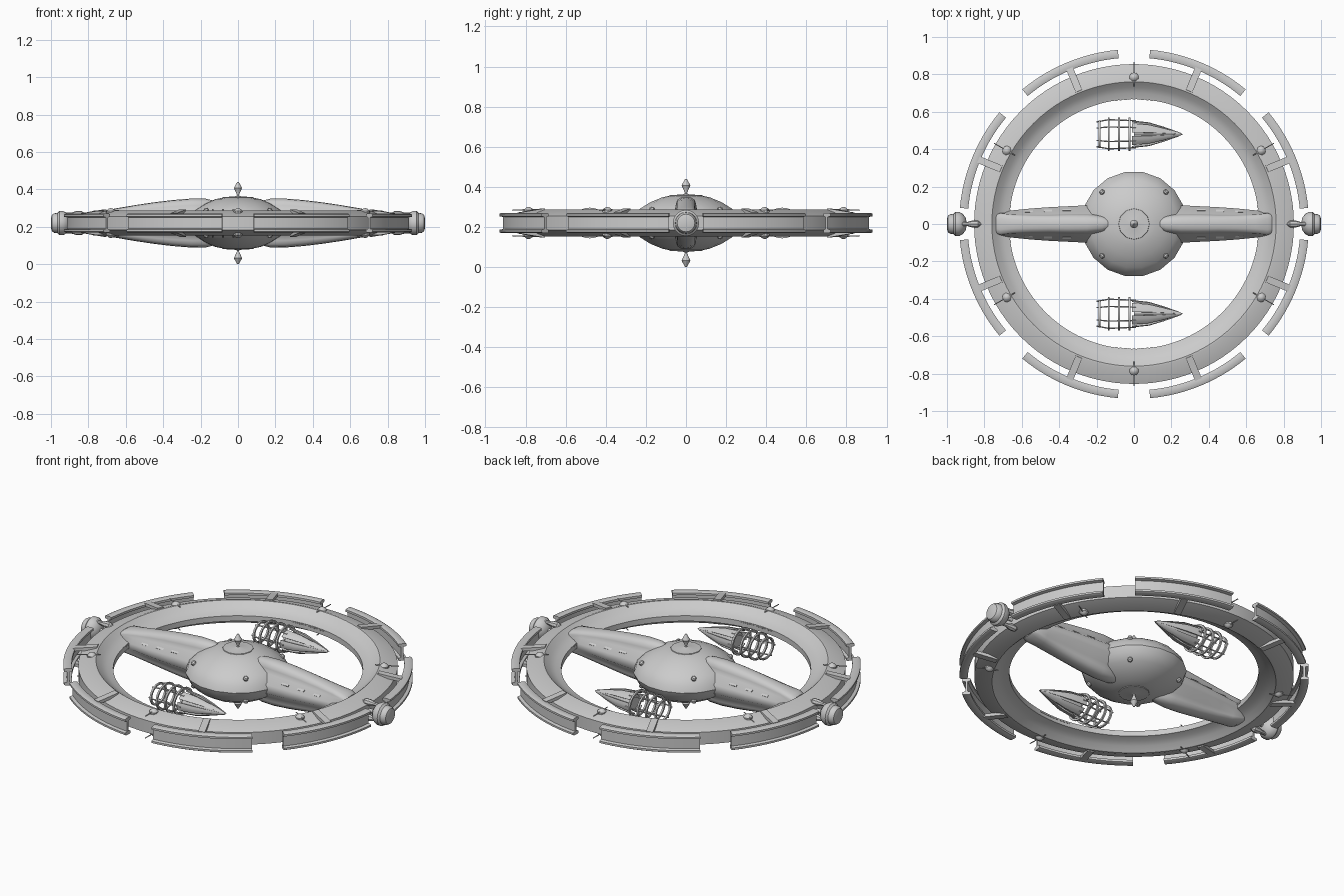
import bpy, bmesh, math
from math import cos, sin, pi, radians
from mathutils import Matrix, Vector

cube = bpy.data.objects.get("Cube")
if cube:
    bpy.data.objects.remove(cube, do_unlink=True)

MID = 0.22  # height of the symmetry plane
T, R, S = Matrix.Translation, Matrix.Rotation, Matrix.Diagonal
CENTRE = T((0, 0, MID))

grey = bpy.data.materials.new("hull grey")
grey.use_nodes = True
COLOUR = (0.6, 0.6, 0.6, 1)
grey.diffuse_color = COLOUR
grey.node_tree.nodes["Principled BSDF"].inputs["Base Color"].default_value = COLOUR


def finish(name, bm, matrix, angle=35):
    """Turn a bmesh into a shaded object."""
    bm.transform(matrix)
    bmesh.ops.remove_doubles(bm, verts=bm.verts, dist=1e-5)
    bmesh.ops.recalc_face_normals(bm, faces=bm.faces)
    mesh = bpy.data.meshes.new(name)
    bm.to_mesh(mesh)
    bm.free()
    mesh.materials.append(grey)
    mesh.shade_smooth()
    mesh.set_sharp_from_angle(angle=radians(angle))
    ob = bpy.data.objects.new(name, mesh)
    bpy.context.scene.collection.objects.link(ob)
    return ob


def loft(name, sections, matrix, loop=False, closed=True, caps=True, angle=35):
    """Skin a row of cross-sections."""
    bm = bmesh.new()
    rows = [[bm.verts.new(p) for p in sec] for sec in sections]
    n = len(rows[0])
    for i in range(len(rows) if loop else len(rows) - 1):
        a, b = rows[i], rows[(i + 1) % len(rows)]
        for j in range(n if closed else n - 1):
            k = (j + 1) % n
            bm.faces.new((a[j], a[k], b[k], b[j]))
    if caps and not loop:
        bm.faces.new(rows[0])
        bm.faces.new(rows[-1])
    return finish(name, bm, matrix, angle)


def lathe(name, profile, matrix=CENTRE, segs=24, start=0, end=360, closed=False, angle=35):
    """Turn a (radius, height) profile about z."""
    full = end - start == 360
    secs = []
    for i in range(segs if full else segs + 1):
        a = radians(start + (end - start) * i / segs)
        secs.append([(max(r, 2e-6) * cos(a), max(r, 2e-6) * sin(a), h) for r, h in profile])
    return loft(name, secs, matrix, full, closed, not full, angle)


def rod(name, p, q, radius, segs=6):
    """Straight bar between two points."""
    p, q = Vector(p), Vector(q)
    bm = bmesh.new()
    bmesh.ops.create_cone(bm, cap_ends=True, segments=segs, radius1=radius,
                          radius2=radius, depth=(q - p).length)
    turn = (q - p).to_track_quat('Z', 'Y').to_matrix().to_4x4()
    return finish(name, bm, T((p + q) / 2) @ turn)


def box(name, size, matrix):
    bm = bmesh.new()
    bmesh.ops.create_cube(bm, size=1)
    return finish(name, bm, matrix @ S((*size, 1)))


def mirrored(half):
    """Complete a top half profile with its underside."""
    return half + [(r, -h) for r, h in reversed(half) if h > 0]


# Habitat ring: steep concave inner slope, gentler outer slope
ring = [(0.668, 0.016), (0.7, 0.025), (0.73, 0.041), (0.752, 0.061), (0.76, 0.067),
        (0.77, 0.067), (0.855, 0.036)]
lathe("habitat_ring", mirrored(ring), segs=96, closed=True)

# Window strips on the inner lip
for a in range(0, 360, 90):
    for k in range(-4, 5):
        strip = [(0.665, 0.01), (0.672, 0.01), (0.672, 0.004), (0.665, 0.004)]
        lathe("ring_window", strip, segs=2, start=a + k * 2 - 0.7, end=a + k * 2 + 0.7, closed=True)

# Outer I-beam panels with their struts
beam = [(0.905, 0.03), (0.89, 0.034), (0.89, 0.047), (0.896, 0.05), (0.926, 0.05),
        (0.935, 0.045), (0.935, 0.034), (0.917, 0.03)]
for k in range(8):
    a = 22.5 + 45 * k
    lathe("outer_panel", mirrored(beam), segs=14, start=a - 17.2, end=a + 17.2, closed=True)
    for s in (1, -1):
        place = CENTRE @ R(radians(a), 4, 'Z') @ T((0.834, 0, 0.054 * s)) @ R(radians(9 * s), 4, 'Y')
        box("panel_strut", (0.132, 0.038, 0.018), place)

# Ring lamps with radial aerials, above and below
lamp = [(0.025, -0.015), (0.025, 0.004), (0.018, 0.012), (0.01, 0.018), (0, 0.02)]
for k in range(6):
    a = 30 + 60 * k
    for s in (1, -1):
        spot = CENTRE @ R(radians(a), 4, 'Z') @ T((0.785, 0, 0.06 * s)) @ S((1, 1, s, 1))
        lathe("ring_lamp", lamp, spot, segs=10)
        rod("lamp_aerial", spot @ Vector((-0.05, 0, 0.008)), spot @ Vector((0.08, 0, 0.004)), 0.003)

# Central saucer hull
dome = [(0, 0.139), (0.07, 0.138), (0.12, 0.128), (0.18, 0.104), (0.235, 0.07),
        (0.268, 0.035), (0.282, 0)]
lathe("central_hull", mirrored(dome), segs=18)
hub = [(0.085, 0.13), (0.082, 0.139), (0.02, 0.142), (0.007, 0.146), (0.006, 0.152),
       (0.022, 0.188), (0.004, 0.22), (0, 0.22)]
dome_lamp = [(0.014, -0.01), (0.014, 0.006), (0.008, 0.013), (0, 0.014)]
for s in (1, -1):
    flip = CENTRE @ S((1, 1, s, 1))
    lathe("hull_spindle", hub, flip, segs=12)
    for k in range(4):
        spot = flip @ R(radians(45 + 90 * k), 4, 'Z') @ T((0.24, 0, 0.066)) @ R(radians(38), 4, 'Y')
        lathe("hull_lamp", dome_lamp, spot, segs=8)

# Spoke arms: (x, ridge half width, fin half width, half height)
ARM = [(0.14, 0.03, 0.09, 0.122), (0.17, 0.043, 0.1, 0.13), (0.25, 0.05, 0.1, 0.131),
       (0.35, 0.05, 0.095, 0.123), (0.45, 0.047, 0.09, 0.111), (0.55, 0.047, 0.083, 0.096),
       (0.65, 0.05, 0.073, 0.079), (0.715, 0.058, 0.064, 0.067), (0.738, 0.05, 0.052, 0.053)]


def arm_section(x, top, fin, h):
    quarter = [(top * 0.5, h * 0.97), (top * 0.88, h * 0.87), (top, h * 0.72),
               (top * 0.9 + fin * 0.1, h * 0.52), (fin, h * 0.2)]
    side = mirrored(quarter)
    outline = [(0, h)] + side + [(0, -h)] + [(-y, z) for y, z in reversed(side)]
    return [(x, y, z) for y, z in outline]


# End beacon, turned about the x axis, and its mounting bracket
BEACON = [(0, 0.76), (0.018, 0.772), (0.018, 0.825), (0.009, 0.84), (0.011, 0.895),
          (0.035, 0.9), (0.054, 0.916), (0.065, 0.935), (0.065, 0.955), (0.054, 0.965),
          (0.052, 0.983), (0.044, 0.995), (0.025, 1.0), (0, 1.0)]
BRACKET = [(0, 0.765), (0.006, 0.765), (0.007, 0.82), (0.019, 0.835), (0.019, 0.865),
           (0.011, 0.89), (0.011, 0.93), (0, 0.93)]

for s in (1, -1):
    loft("spoke_arm", [arm_section(*row) for row in ARM], CENTRE @ S((s, 1, 1, 1)), angle=50)
    lathe("end_beacon", BEACON, CENTRE @ R(s * pi / 2, 4, 'Y'), segs=20)
    for side in (1, -1):
        # Brackets reach from the ring crest to the beacon
        lathe("beacon_bracket", BRACKET, CENTRE @ T((0, 0, side * 0.045)) @ R(s * pi / 2, 4, 'Y'), segs=8)
        # Slim window plates on the arm flanks
        for i in range(3):
            x = 0.36 + 0.1 * i
            plate = CENTRE @ T((s * x, side * (0.074 - 0.004 * i), 0.044 - 0.006 * i))
            box("arm_window", (0.045, 0.012, 0.006), plate @ R(-side * radians(42), 4, 'X'))

# Two docked craft: pointed pod and open cage
POD = [(0, 0), (0.052, 0), (0.052, 0.05), (0.048, 0.1), (0.036, 0.16), (0.018, 0.22), (0, 0.262)]
HOOPS = [(-0.185, 0.068), (-0.135, 0.084), (-0.08, 0.084), (-0.025, 0.084)]
FLAT = 0.85
for y in (0.48, -0.48):
    axis = T((0, y, MID)) @ S((1, 1, FLAT, 1)) @ R(pi / 2, 4, 'Y')
    lathe("craft_pod", POD, axis, segs=8, angle=25)
    # Overlapping petals around the nose
    petal = [(0.068, -0.01), (0.074, -0.01), (0.064, 0.08), (0.04, 0.16), (0.008, 0.25), (0.038, 0.15)]
    for k in range(6):
        a = 30 + 60 * k
        lathe("pod_petal", petal, axis, segs=3, start=a - 22, end=a + 22, closed=True)
    for x, r in HOOPS:
        hoop = [(r - 0.006, x - 0.005), (r + 0.006, x - 0.005), (r + 0.006, x + 0.005), (r - 0.006, x + 0.005)]
        lathe("cage_hoop", hoop, axis, segs=24, closed=True)
    for k in range(6):
        a = radians(30 + 60 * k)
        pts = [axis @ Vector((r * cos(a), r * sin(a), x))
               for x, r in [(-0.2, 0.066), (-0.135, 0.078), (0.01, 0.072)]]
        for p, q in zip(pts, pts[1:]):
            rod("cage_bar", p, q, 0.004)
